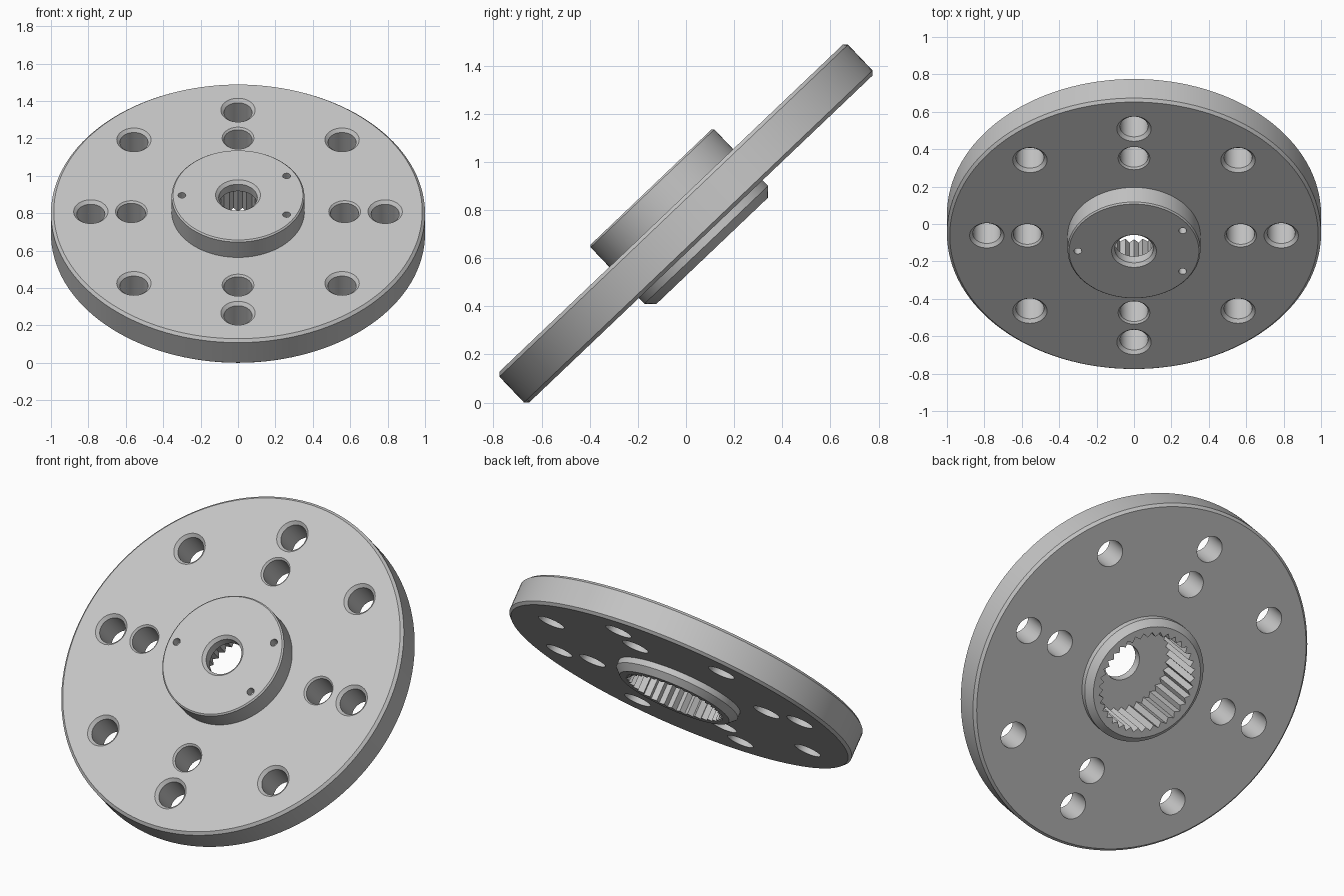
import bpy, bmesh
from math import sin, cos, pi, radians
from mathutils import Matrix

cube = bpy.data.objects.get("Cube")
if cube:
    bpy.data.objects.remove(cube, do_unlink=True)

steel = bpy.data.materials.new("machined_grey")
steel.use_nodes = True
GREY = (0.56, 0.56, 0.56, 1)
steel.diffuse_color = GREY
steel.node_tree.nodes["Principled BSDF"].inputs["Base Color"].default_value = GREY


def ring(bm, radius, z, x=0, y=0, n=48):
    return [bm.verts.new((x + radius * cos(2 * pi * i / n),
                          y + radius * sin(2 * pi * i / n), z)) for i in range(n)]


def bridge(bm, a, b):
    n = len(a)
    for i in range(n):
        bm.faces.new((a[i], a[(i + 1) % n], b[(i + 1) % n], b[i]))


def lathe(bm, profile, x=0, y=0, n=48, closed=False):
    """Revolve (radius, z) points; an open profile is capped at both ends."""
    rings = [ring(bm, r, z, x, y, n) for r, z in profile]
    for a, b in zip(rings, rings[1:]):
        bridge(bm, a, b)
    if closed:
        bridge(bm, rings[-1], rings[0])
    else:
        bm.faces.new(rings[0][::-1])
        bm.faces.new(rings[-1])


def finish(name, bm):
    bmesh.ops.recalc_face_normals(bm, faces=bm.faces)
    mesh = bpy.data.meshes.new(name)
    bm.to_mesh(mesh)
    bm.free()
    mesh.materials.append(steel)
    ob = bpy.data.objects.new(name, mesh)
    bpy.context.collection.objects.link(ob)
    return ob


DISC, HUB, BOSS, FLOOR = 0.089, 0.21, -0.157, 0.142   # levels along the axis

# Disc with hub above, chamfered boss below and a chamfered centre bore
bm = bmesh.new()
c, h = 0.015, 0.008
lathe(bm, [(0.103, BOSS), (0.32, BOSS), (0.355, BOSS + 0.035), (0.355, -DISC),
           (1 - c, -DISC), (1, c - DISC), (1, DISC - c), (1 - c, DISC),
           (0.355, DISC), (0.355, HUB - h), (0.355 - h, HUB),
           (0.12, HUB), (0.103, HUB - 0.017)], n=128, closed=True)
flange = finish("flange_body", bm)

# Bolt holes, countersunk on the upper face
bm = bmesh.new()


def bolt_hole(dist, angle, wide, narrow=0.075):
    s = wide - narrow
    lathe(bm, [(narrow, -0.3), (narrow, DISC - s), (wide, DISC), (wide, DISC + 0.1)],
          dist * cos(angle), dist * sin(angle), n=40)


for i in range(8):
    bolt_hole(0.787, i * pi / 4, 0.092)
for i in range(4):
    bolt_hole(0.57, i * pi / 2, 0.085)

# Three small blind holes in the hub face
for deg in (30, 180, 330):
    a = radians(deg)
    lathe(bm, [(0.021, HUB - 0.05), (0.021, HUB + 0.05)],
          0.3 * cos(a), 0.3 * sin(a), n=20)
holes = finish("hole_cutter", bm)

# Internal spline socket with triangular teeth
bm = bmesh.new()
teeth = 36
low, top = (ring(bm, 1, z, n=teeth * 2) for z in (BOSS - 0.1, FLOOR))
for loop in (low, top):
    for i, v in enumerate(loop):
        r = 0.288 if i % 2 else 0.262
        v.co.x *= r
        v.co.y *= r
bridge(bm, low, top)
bm.faces.new(low[::-1])
bm.faces.new(top)
spline = finish("spline_cutter", bm)

# Cut the holes and socket, then drop the cutters
bpy.ops.object.select_all(action='DESELECT')
bpy.context.view_layer.objects.active = flange
flange.select_set(True)
for cutter in (spline, holes):
    cutter.hide_render = True
    mod = flange.modifiers.new("cut", 'BOOLEAN')
    mod.operation, mod.solver, mod.object = 'DIFFERENCE', 'EXACT', cutter
    bpy.ops.object.modifier_apply(modifier=mod.name)
    bpy.data.objects.remove(cutter, do_unlink=True)

# Lean the part back and rest it on the ground
flange.data.transform(Matrix.Rotation(radians(43.6), 4, 'X'))
lowest = min(v.co.z for v in flange.data.vertices)
flange.data.transform(Matrix.Translation((0, 0, -lowest)))
bpy.ops.object.shade_smooth_by_angle(angle=radians(25))
